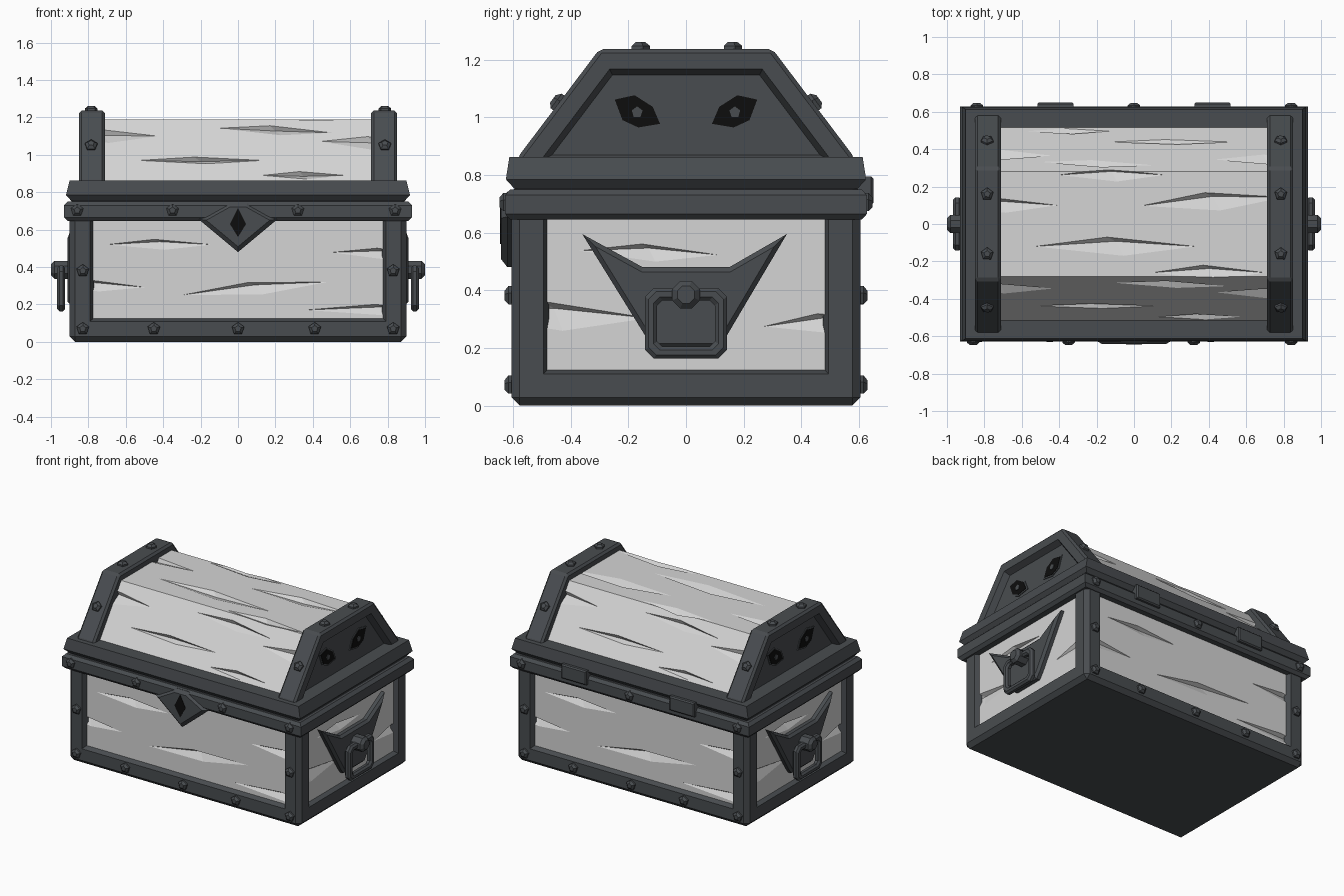
import bpy, bmesh, math
from mathutils import Matrix, Vector

if "Cube" in bpy.data.objects:
    bpy.data.objects.remove(bpy.data.objects["Cube"])


def material(name, col):
    m = bpy.data.materials.new(name)
    m.diffuse_color = (*col, 1)
    m.use_nodes = True
    m.node_tree.nodes["Principled BSDF"].inputs["Base Color"].default_value = m.diffuse_color
    return m


METAL = material("dark_iron", (0.066, 0.073, 0.080))
WOOD = material("pale_wood", (0.66, 0.66, 0.66))
BLACK = material("black", (0.004, 0.004, 0.004))


def basis(u, v, origin=(0, 0, 0)):
    """Local u, v, outward axes placed at an origin."""
    u, v = Vector(u).normalized(), Vector(v).normalized()
    m = Matrix((u, v, u.cross(v))).transposed().to_4x4()
    m.translation = origin
    return m


FRONT, BACK = basis((1, 0, 0), (0, 0, 1)), basis((-1, 0, 0), (0, 0, 1))
RIGHT, LEFT = basis((0, 1, 0), (0, 0, 1)), basis((0, -1, 0), (0, 0, 1))
TOP = basis((1, 0, 0), (0, 1, 0))


def finish(name, bm, mat):
    bmesh.ops.recalc_face_normals(bm, faces=bm.faces[:])
    me = bpy.data.meshes.new(name)
    bm.to_mesh(me)
    bm.free()
    me.materials.append(mat)
    ob = bpy.data.objects.new(name, me)
    bpy.context.scene.collection.objects.link(ob)
    return ob


def loft(bm, rings, caps=True, closed=False):
    """Skin a list of equal-length point rings."""
    vs = [[bm.verts.new(p) for p in r] for r in rings]
    n = len(vs[0])
    pairs = list(zip(vs, vs[1:])) + ([(vs[-1], vs[0])] if closed else [])
    for a, b in pairs:
        for i in range(n):
            j = (i + 1) % n
            bm.faces.new((a[i], a[j], b[j], b[i]))
    if caps and not closed:
        bm.faces.new(vs[0][::-1])
        bm.faces.new(vs[-1])


def prism(name, pts, m, d0, d1, mat=METAL, chamfer=0.0):
    """Outline raised from d0 to d1 along the outward axis, chamfered on top."""
    bm = bmesh.new()
    loft(bm, [[(u, v, d) for u, v in pts] for d in (d0, d1 - chamfer)])
    bmesh.ops.recalc_face_normals(bm, faces=bm.faces[:])
    if chamfer:
        top = max(bm.faces, key=lambda f: f.calc_center_median().z)
        bmesh.ops.inset_individual(bm, faces=[top], thickness=chamfer,
                                   depth=chamfer, use_even_offset=True)
    bm.transform(m)
    return finish(name, bm, mat)


def ngon(n, r, cu=0, cv=0, turn=0.0):
    return [(cu + r * math.cos(turn + math.tau * i / n),
             cv + r * math.sin(turn + math.tau * i / n)) for i in range(n)]


def rect(u, v, w, h):
    return [(u - w, v - h), (u + w, v - h), (u + w, v + h), (u - w, v + h)]


def stud(m, u, v, d, r=0.035, h=0.025):
    prism("stud", ngon(5, r, u, v, 0.3), m, d - 0.02, d + h, METAL, 0.014)


def carve(ob, cuts):
    """Cut long diamond-shaped gouges; each is (basis, u, v, d, length, height, tilt)."""
    bm = bmesh.new()
    for m, u, v, d, ln, h, tilt in cuts:
        loc = m @ Matrix.Translation((u, v, d)) @ Matrix.Rotation(tilt, 4, 'Z')
        pts = [(-ln, 0, 0), (0.1 * ln, -h, 0), (ln, 0, 0), (-0.1 * ln, h, 0),
               (0, 0.55 * h, -0.028), (0, 0, 0.05)]
        w = [bm.verts.new(loc @ Vector(p)) for p in pts]
        for i in range(4):
            j = (i + 1) % 4
            bm.faces.new((w[i], w[j], w[5]))
            bm.faces.new((w[j], w[i], w[4]))
    cutter = finish("gouge_cutter", bm, WOOD)
    cutter.hide_render = True
    mod = ob.modifiers.new("gouges", 'BOOLEAN')
    mod.operation, mod.solver, mod.object, mod.use_self = 'DIFFERENCE', 'EXACT', cutter, True
    bpy.context.view_layer.update()
    me = bpy.data.meshes.new_from_object(ob.evaluated_get(bpy.context.evaluated_depsgraph_get()))
    ob.modifiers.clear()
    ob.data = me
    bpy.data.objects.remove(cutter)


# Wooden core of the body
core = prism("body_panels", rect(0, 0, 0.87, 0.572), TOP, 0.08, 0.70, WOOD)
cuts = []
for m in (FRONT, BACK):
    for c in ((-0.42, 0.52, 0.28, 0.028, 0), (-0.77, 0.30, 0.27, 0.03, -0.03),
              (0.09, 0.285, 0.39, 0.035, 0.09), (0.77, 0.47, 0.27, 0.03, -0.03),
              (0.77, 0.17, 0.41, 0.03, 0)):
        cuts.append((m, c[0], c[1], 0.572, *c[2:]))
for m in (RIGHT, LEFT):
    for c in ((-0.13, 0.53, 0.24, 0.03, -0.03), (-0.46, 0.31, 0.33, 0.05, -0.02),
              (0.48, 0.285, 0.21, 0.035, 0.05)):
        cuts.append((m, c[0], c[1], 0.87, *c[2:]))
carve(core, cuts)

# Iron frame around the body, open at each side panel
bm = bmesh.new()
loft(bm, [[(x, y, z) for x, y in rect(0, 0, 0.90, 0.605)] for z in (0.0, 0.77)])
bmesh.ops.recalc_face_normals(bm, faces=bm.faces[:])
bmesh.ops.bevel(bm, geom=bm.edges[:], offset=0.028, segments=1, affect='EDGES')
sides = [f for f in bm.faces if f.calc_area() > 0.3 and abs(f.normal.z) < 0.5]
bmesh.ops.inset_individual(bm, faces=sides, thickness=0.082, use_even_offset=True)
bmesh.ops.inset_individual(bm, faces=sides, thickness=0.02, depth=-0.045, use_even_offset=True)
bmesh.ops.delete(bm, geom=sides, context='FACES_ONLY')
finish("body_frame", bm, METAL)

# Rims of the body and of the lid
for name, rings in (
        ("body_rim", ((0.91, 0.61, 0.645), (0.93, 0.628, 0.665), (0.93, 0.628, 0.73),
                      (0.91, 0.61, 0.75))),
        ("lid_rim", ((0.89, 0.595, 0.752), (0.92, 0.625, 0.785), (0.90, 0.613, 0.862)))):
    bm = bmesh.new()
    loft(bm, [[(x, y, z) for x, y in rect(0, 0, hx, hy)] for hx, hy, z in rings])
    finish(name, bm, METAL)

# Wooden lid with gouges on the top and both slopes
lid = prism("lid_planks", [(-0.525, 0.85), (0.525, 0.85), (0.28, 1.19), (-0.28, 1.19)],
            RIGHT, -0.76, 0.76, WOOD)
cuts = [(TOP, u, v, 1.19, ln, h, t) for u, v, ln, h, t in (
    (-0.12, 0.262, 0.28, 0.035, 0), (-0.72, 0.10, 0.31, 0.04, 0), (0.42, 0.12, 0.38, 0.05, 0.06),
    (-0.10, -0.12, 0.43, 0.05, 0), (0.40, -0.26, 0.30, 0.04, 0))]
for s in (1, -1):
    slope = basis((s, 0, 0), (0, s * 0.245, 0.34), (0, -s * 0.525, 0.85))
    for u, z, ln, h, t in ((-0.72, 1.10, 0.29, 0.045, 0), (0.72, 1.06, 0.28, 0.045, -0.05),
                           (-0.2, 0.97, 0.33, 0.022, 0), (0.35, 0.89, 0.22, 0.025, 0),
                           (0.2, 1.13, 0.30, 0.03, -0.05)):
        cuts.append((slope, u, (z - 0.85) * 1.2326, 0, ln, h, t))
carve(lid, cuts)

# Lid ends: iron arch with a recessed panel, eyes and studs
ARCH = [(-0.585, 0.78), (0.585, 0.78), (0.585, 0.86), (0.30, 1.237), (-0.30, 1.237),
        (-0.585, 0.86)]
EYE = [(0.06, 0.97), (0.15, 0.955), (0.215, 0.985), (0.247, 1.07), (0.165, 1.088), (0.09, 1.04)]
for side, m in ((1, RIGHT), (-1, LEFT)):
    bm = bmesh.new()
    loft(bm, [[(u, v, d) for u, v in ARCH] for d in (0.712, 0.85)])
    bmesh.ops.recalc_face_normals(bm, faces=bm.faces[:])
    bmesh.ops.bevel(bm, geom=bm.edges[:], offset=0.014, segments=1, affect='EDGES')
    bm.faces.ensure_lookup_table()
    end = [max(bm.faces, key=lambda f: f.calc_center_median().z)]
    bmesh.ops.inset_individual(bm, faces=end, thickness=0.056, use_even_offset=True)
    bmesh.ops.inset_individual(bm, faces=end, thickness=0.02, depth=-0.04, use_even_offset=True)
    bm.transform(m)
    finish("lid_arch", bm, METAL)
    for e in (1, -1):
        outline = [(e * (u + 0.015), v) for u, v in EYE]
        cu, cv = sum(p[0] for p in outline) / 6, sum(p[1] for p in outline) / 6
        inner = [(cu + 0.84 * (u - cu), cv + 0.84 * (v - cv)) for u, v in outline]
        prism("eye_socket", outline, m, 0.80, 0.815)
        prism("eye_black", inner, m, 0.812, 0.818, BLACK)
        prism("eye_pupil", ngon(5, 0.02, cu, cv, math.pi / 2), m, 0.815, 0.822)
        stud(TOP, side * 0.785, e * 0.16, 1.237)
        slope = basis((e, 0, 0), (0, e * 0.285, 0.377), (0, -e * 0.585, 0.86))
        stud(slope, side * 0.785, 0.235, 0)

# Horned handle plates, pull rings and pivots on both ends
HORNS = [(-0.11, 0.20), (0.11, 0.20), (0.14, 0.24), (0.35, 0.595), (0.15, 0.48),
         (-0.15, 0.48), (-0.36, 0.595), (-0.14, 0.24)]
SECTION = [(0, 0.935), (0, 0.955), (0.012, 0.967), (0.03, 0.967), (0.042, 0.955),
           (0.042, 0.935), (0.03, 0.925), (0.012, 0.925)]
for m in (RIGHT, LEFT):
    prism("handle_plate", HORNS, m, 0.85, 0.912, METAL, 0.016)
    bm = bmesh.new()
    rings = []
    for inset, d in SECTION:
        w, h, c = 0.142 - inset, 0.122 - inset, 0.03 - inset * 0.3
        corner = [(w, -h + c), (w, h - c), (w - c, h), (-w + c, h),
                  (-w, h - c), (-w, -h + c), (-w + c, -h), (w - c, -h)]
        rings.append([(u, 0.285 + v, d) for u, v in corner])
    loft(bm, rings, closed=True)
    bm.transform(m)
    finish("handle_ring", bm, METAL)
    prism("handle_pivot", ngon(8, 0.052, 0, 0.385, math.pi / 8), m, 0.89, 1.0, METAL, 0.018)

# Lock plate with a diamond keyhole
prism("lock_plate", [(-0.21, 0.655), (0, 0.48), (0.21, 0.655), (0.17, 0.675), (0.05, 0.742),
                     (-0.05, 0.742), (-0.17, 0.675)], FRONT, 0.56, 0.642, METAL, 0.022)
prism("keyhole", [(-0.043, 0.63), (0, 0.56), (0.043, 0.63), (0, 0.715)],
      FRONT, 0.64, 0.645, BLACK)

# Back hinges
for u in (-0.42, 0.42):
    prism("hinge", rect(u, 0.745, 0.097, 0.05), BACK, 0.59, 0.65, METAL, 0.008)

# Studs on rims, posts and bottom rails
for m, rim in ((FRONT, (-0.86, -0.35, 0.32, 0.84)), (BACK, (-0.84, 0.0, 0.84))):
    for u in rim:
        stud(m, u, 0.703, 0.628, h=0.02)
    for u in (-0.83, 0.83):
        stud(m, u, 0.38, 0.605)
    for u in (-0.83, -0.45, 0.0, 0.41, 0.83):
        stud(m, u, 0.07, 0.605)
